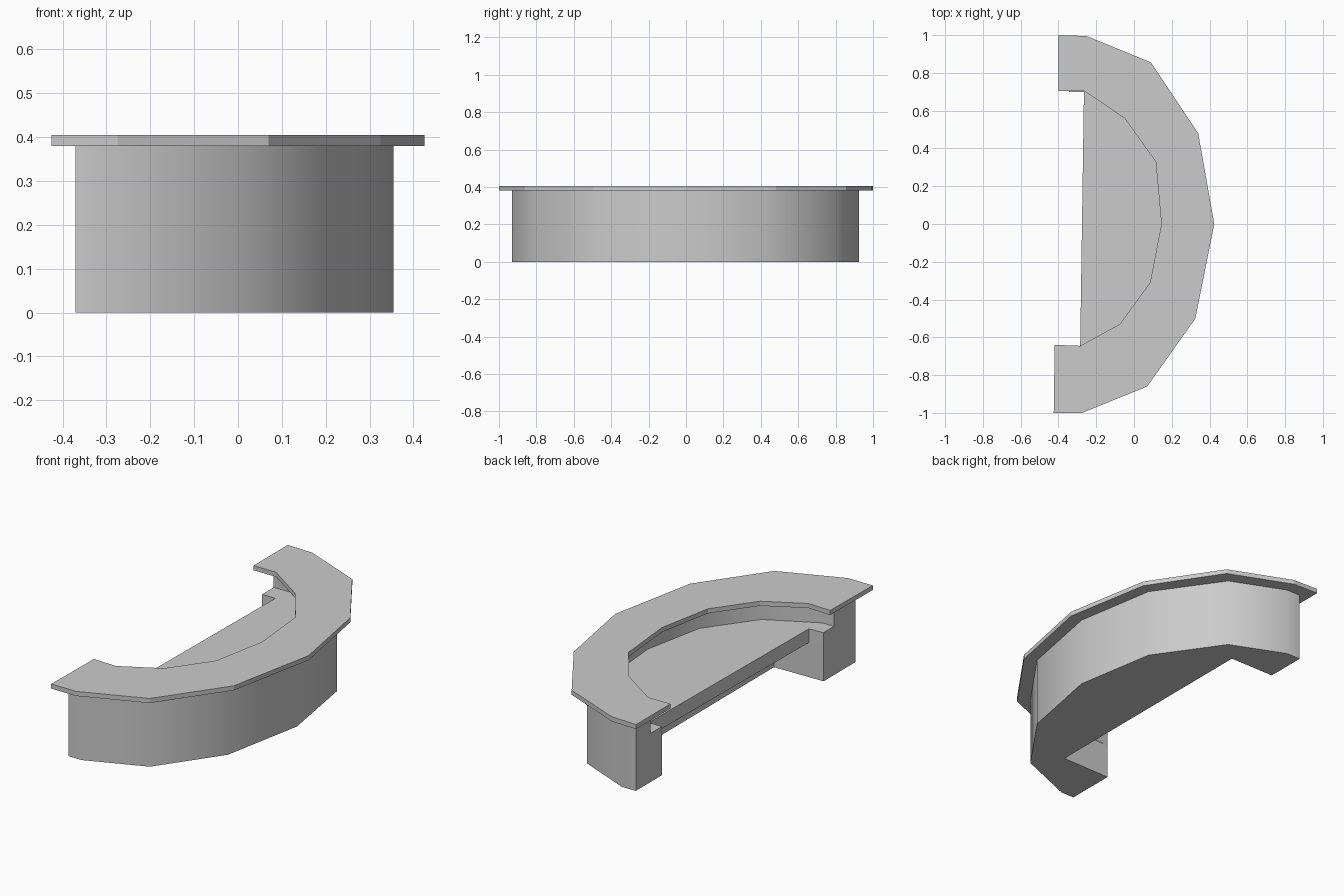
import bpy, bmesh
from math import radians

if "Cube" in bpy.data.objects:
    bpy.data.objects.remove(bpy.data.objects["Cube"])

# Plan outlines, counter-clockwise: outer curves run from -y to +y, inner ones back again
rim_outer = [(-.425, -1), (-.275, -1), (.07, -.86), (.325, -.5), (.425, 0),
             (.34, .48), (.09, .855), (-.25, .995), (-.40, 1)]
rim_inner = [(-.40, .705), (-.265, .705), (-.05, .56), (.115, .33), (.145, 0),
             (.085, -.31), (-.075, -.53), (-.285, -.645), (-.42, -.64)]
body_outer = [(-.37, -.93), (-.29, -.93), (.03, -.80), (.265, -.465), (.355, 0),
              (.28, .45), (.035, .80), (-.26, .925), (-.345, .925)]
kick_inner = [(-.345, .70), (-.075, .70), (-.075, -.65), (-.37, -.655)]
desk_edge = [(-.345, .70), (-.265, .70), (-.285, -.65), (-.37, -.655)]
wall_inner = [(-.345, .80), (-.24, .80), (0, .63), (.20, .36), (.23, 0),
              (.16, -.345), (-.03, -.605), (-.30, -.745), (-.37, -.745)]

Z_UNDER, Z_DESK, Z_WALL, Z_TOP = .19, .265, .38, .405


def strip(bm, path, z0, z1):
    for (ax, ay), (bx, by) in zip(path, path[1:]):
        bm.faces.new([bm.verts.new(p) for p in
                      ((ax, ay, z0), (bx, by, z0), (bx, by, z1), (ax, ay, z1))])


def cap(bm, path, z, up):
    f = bm.faces.new([bm.verts.new((x, y, z)) for x, y in path])
    f.normal_update()
    if (f.normal.z > 0) != up:
        f.normal_flip()


def finish(bm, name, angle):
    bmesh.ops.remove_doubles(bm, verts=bm.verts[:], dist=.0005)
    bmesh.ops.triangulate(bm, faces=[f for f in bm.faces if len(f.verts) > 4])
    me = bpy.data.meshes.new(name)
    bm.to_mesh(me)
    bm.free()
    ob = bpy.data.objects.new(name, me)
    bpy.context.collection.objects.link(ob)
    bpy.ops.object.select_all(action='DESELECT')
    ob.select_set(True)
    bpy.context.view_layer.objects.active = ob
    bpy.ops.object.shade_smooth_by_angle(angle=radians(angle))


# Raised counter top
bm = bmesh.new()
ring = rim_outer + rim_inner
strip(bm, ring + ring[:1], Z_WALL, Z_TOP)
cap(bm, ring, Z_TOP, True)
cap(bm, ring, Z_WALL, False)
finish(bm, "counter_top", 15)

# Desk body: curved front, end pillars, knee recess, work surface and upper wall
bm = bmesh.new()
strip(bm, body_outer, 0, Z_WALL)
cap(bm, body_outer + kick_inner, 0, False)
strip(bm, body_outer[-1:] + kick_inner + body_outer[:1], 0, Z_UNDER)
cap(bm, [desk_edge[1], kick_inner[1], kick_inner[2], desk_edge[2]], Z_UNDER, False)
strip(bm, body_outer[-1:] + desk_edge + body_outer[:1], Z_UNDER, Z_DESK)
cap(bm, wall_inner + desk_edge[::-1], Z_DESK, True)
strip(bm, body_outer[-1:] + wall_inner + body_outer[:1], Z_DESK, Z_WALL)
finish(bm, "desk_body", 50)
